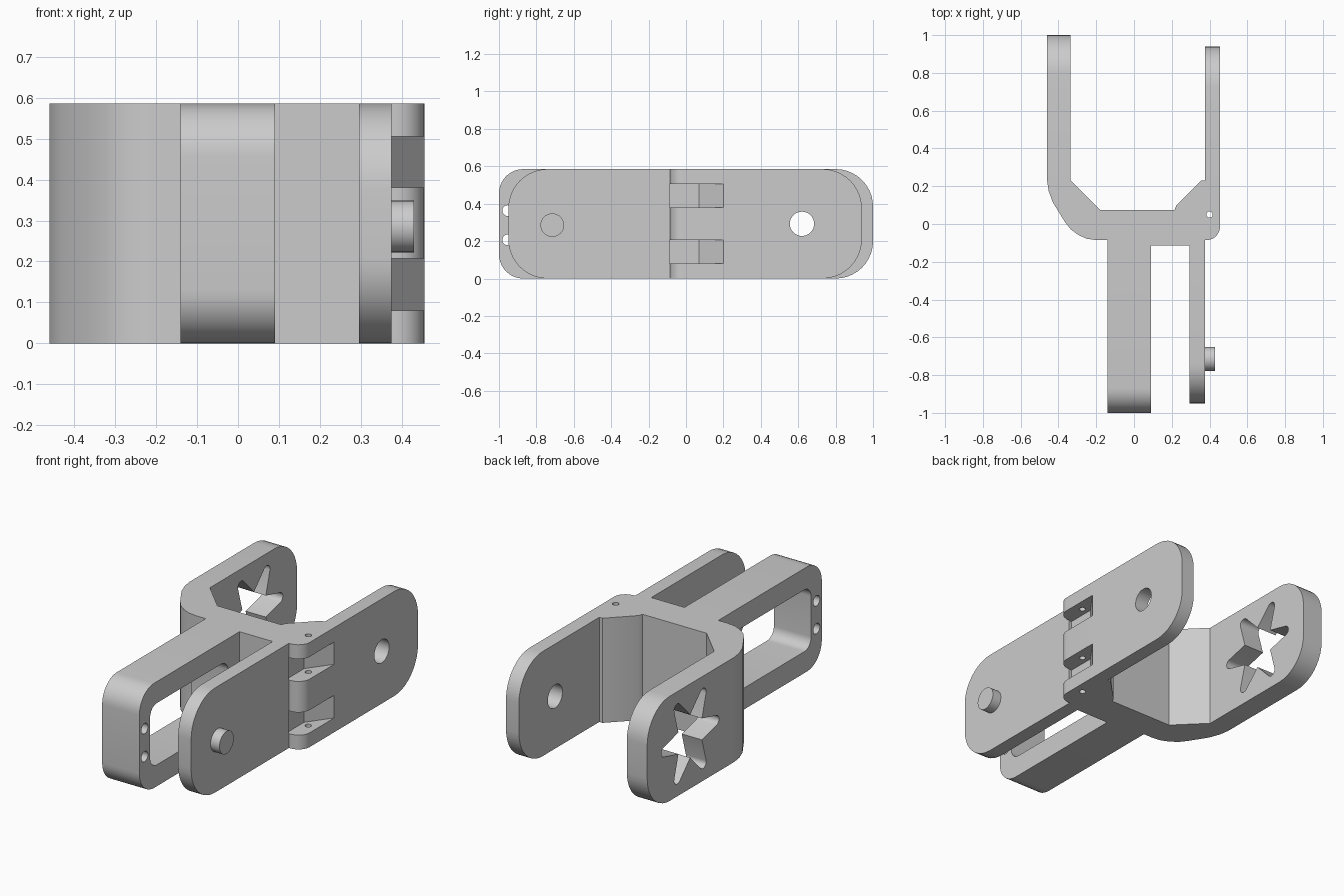
import bpy, bmesh, math

if "Cube" in bpy.data.objects:
    bpy.data.objects.remove(bpy.data.objects["Cube"])

H = 0.585          # overall height
MID = H / 2

grey = bpy.data.materials.new("light_grey")
grey.diffuse_color = (0.6, 0.6, 0.6, 1)
grey.use_nodes = True
grey.node_tree.nodes["Principled BSDF"].inputs["Base Color"].default_value = grey.diffuse_color


def prism(name, pts, axis, a, b):
    """Extrude a profile along x (points are y,z) or z (points are x,y)."""
    bm = bmesh.new()
    place = (lambda u, v, w: (w, u, v)) if axis == "x" else (lambda u, v, w: (u, v, w))
    low = [bm.verts.new(place(u, v, a)) for u, v in pts]
    top = [bm.verts.new(place(u, v, b)) for u, v in pts]
    n = len(pts)
    bm.faces.new(low)
    bm.faces.new(top)
    for i in range(n):
        j = (i + 1) % n
        bm.faces.new((low[i], low[j], top[j], top[i]))
    bmesh.ops.recalc_face_normals(bm, faces=bm.faces)
    me = bpy.data.meshes.new(name)
    bm.to_mesh(me)
    bm.free()
    me.materials.append(grey)
    ob = bpy.data.objects.new(name, me)
    bpy.context.collection.objects.link(ob)
    return ob


def arc(cx, cy, r, a0, a1, n=10):
    return [(cx + r * math.cos(math.radians(a0 + (a1 - a0) * i / n)),
             cy + r * math.sin(math.radians(a0 + (a1 - a0) * i / n))) for i in range(n + 1)]


def circle(cx, cy, r, n=32):
    return arc(cx, cy, r, 0, 360 - 360 / n, n - 1)


def rounded_rect(u0, u1, v0, v1, r):
    return (arc(u1 - r, v0 + r, r, -90, 0) + arc(u1 - r, v1 - r, r, 0, 90)
            + arc(u0 + r, v1 - r, r, 90, 180) + arc(u0 + r, v0 + r, r, 180, 270))


def arm_profile(root, tip, r):
    """Side profile with a square root and a rounded tip."""
    s = 1 if tip > root else -1
    end = arc(abs(tip) - r, r, r, -90, 0) + arc(abs(tip) - r, H - r, r, 0, 90)
    return [(root, 0)] + [(s * u, v) for u, v in end] + [(root, H)]


def star(cx, cy, outer, inner, tip, n=6):
    """Star with rounded tips."""
    pts = []
    for k in range(n):
        a = 360 / n * k
        ca, sa = math.cos(math.radians(a)), math.sin(math.radians(a))
        pts += arc(cx + (outer - tip) * ca, cy + (outer - tip) * sa, tip, a - 75, a + 75, 6)
        b = math.radians(a + 180 / n)
        pts.append((cx + inner * math.cos(b), cy + inner * math.sin(b)))
    return pts


def cut(ob, cutters):
    for c in cutters:
        m = ob.modifiers.new("cut", "BOOLEAN")
        m.operation, m.solver, m.object = "DIFFERENCE", "EXACT", c
    dg = bpy.context.evaluated_depsgraph_get()
    me = bpy.data.meshes.new_from_object(ob.evaluated_get(dg))
    ob.modifiers.clear()
    ob.data = me
    for c in cutters:
        bpy.data.objects.remove(c)


# Central yoke: plan outline with flared corners
plan = ([(-0.46, 0.23), (-0.452, 0.175), (-0.43, 0.115), (-0.365, 0.01)]
        + [(-0.335, -0.028), (-0.295, -0.058), (-0.25, -0.078), (-0.2, -0.085)]
        + [(-0.14, -0.085), (-0.14, -0.115), (0.375, -0.115), (0.375, -0.085)]
        + arc(0.385, -0.015, 0.07, -90, 0, 8)
        + [(0.455, 0.23), (0.355, 0.23), (0.225, 0.1), (0.215, 0.075), (-0.18, 0.075), (-0.335, 0.23)])
yoke = prism("yoke", plan, "z", 0, H)

# Hinge recesses with a sloped exit, and the hinge pin hole
recess = [(0.36, -0.088), (0.6, -0.088), (0.6, 0.347), (0.455, 0.2), (0.36, 0.07)]
cut(yoke, [prism("recess_low", recess, "z", 0.08, 0.207),
           prism("recess_high", recess, "z", 0.38, 0.505),
           prism("pin_hole", circle(0.4, 0.05, 0.017, 20), "z", -0.1, H + 0.1)])

# Rear left arm with a star opening
star_arm = prism("star_arm", arm_profile(0.23, 1.0, 0.2), "x", -0.46, -0.335)
cut(star_arm, [prism("star_cut", star(0.62, MID, 0.255, 0.12, 0.028), "x", -0.6, -0.2)])

# Rear right arm with a round hole
hole_arm = prism("hole_arm", arm_profile(0.23, 0.94, 0.21), "x", 0.375, 0.455)
cut(hole_arm, [prism("round_cut", circle(0.62, MID, 0.065), "x", 0.3, 0.6)])

# Front frame arm with a window and two small holes
frame_arm = prism("frame_arm", arm_profile(-0.115, -1.0, 0.13), "x", -0.14, 0.09)
cut(frame_arm, [prism("window_cut", rounded_rect(-0.905, -0.216, 0.12, H - 0.12, 0.06), "x", -0.3, 0.3)]
    + [prism("small_cut", circle(-0.953, z, 0.029, 24), "x", -0.3, 0.3) for z in (0.207, 0.363)])

# Front plate with its round peg
plate_arm = prism("plate_arm", arm_profile(-0.115, -0.95, 0.21), "x", 0.295, 0.375)
peg = prism("peg", circle(-0.715, MID - 0.007, 0.063), "x", 0.375, 0.43)

for ob in (yoke, star_arm, hole_arm, frame_arm, plate_arm, peg):
    bpy.ops.object.select_all(action="DESELECT")
    ob.select_set(True)
    bpy.context.view_layer.objects.active = ob
    bpy.ops.object.shade_smooth_by_angle(angle=math.radians(30))
